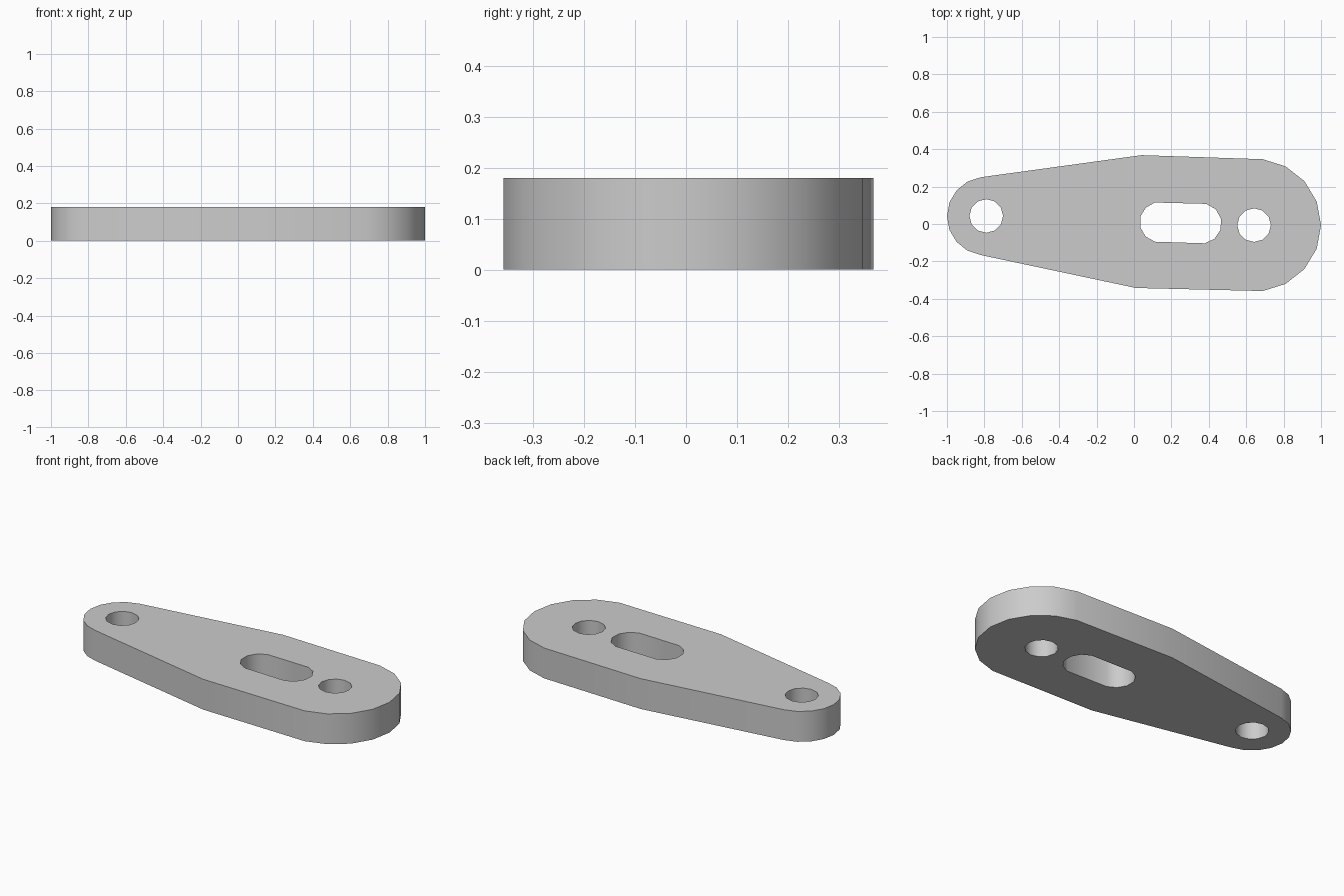
import bpy
import bmesh
from math import cos, sin, radians

if "Cube" in bpy.data.objects:
    bpy.data.objects.remove(bpy.data.objects["Cube"], do_unlink=True)

THICKNESS = 0.18


def arc(cx, cy, r, start, end, steps):
    """Points on an arc, both ends included, angles in degrees."""
    angles = [radians(start + (end - start) * i / steps) for i in range(steps + 1)]
    return [(cx + r * cos(a), cy + r * sin(a)) for a in angles]


def circle(cx, cy, r, sides):
    return arc(cx, cy, r, 0, 360, sides)[:-1]


# Outline: small rounded end, widest shoulders, large rounded end
outline = arc(-0.79, 0.042, 0.21, 98, 262, 8)
outline += [(0.01, -0.342)]
outline += arc(0.645, -0.006, 0.355, -83, 83, 8)
outline += [(0.04, 0.368)]

# Pin holes at both ends and the slot between them
small_end_hole = circle(-0.79, 0.043, 0.09, 12)
large_end_hole = circle(0.642, -0.006, 0.09, 12)
slot = arc(0.138, 0.01, 0.108, 104, 256, 5) + arc(0.36, 0.003, 0.108, -80, 76, 5)

# Fill the flat profile, then extrude it into the plate
bm = bmesh.new()
edges = []
for loop in (outline, small_end_hole, large_end_hole, slot):
    verts = [bm.verts.new((x, y, 0)) for x, y in loop]
    edges += [bm.edges.new((v, verts[i - 1])) for i, v in enumerate(verts)]
bmesh.ops.triangle_fill(bm, use_beauty=True, edges=edges, normal=(0, 0, 1))
result = bmesh.ops.extrude_face_region(bm, geom=bm.faces[:], use_keep_orig=True)
top = [g for g in result["geom"] if isinstance(g, bmesh.types.BMVert)]
bmesh.ops.translate(bm, verts=top, vec=(0, 0, THICKNESS))
bmesh.ops.recalc_face_normals(bm, faces=bm.faces[:])

mesh = bpy.data.meshes.new("link_plate")
bm.to_mesh(mesh)
bm.free()
plate = bpy.data.objects.new("link_plate", mesh)
bpy.context.collection.objects.link(plate)

# Plain grey material
grey = bpy.data.materials.new("plain_grey")
grey.use_nodes = True
colour = (0.6, 0.6, 0.6, 1)
grey.diffuse_color = colour
grey.node_tree.nodes["Principled BSDF"].inputs["Base Color"].default_value = colour
mesh.materials.append(grey)

# Smooth walls with sharp rims
bpy.ops.object.select_all(action="DESELECT")
plate.select_set(True)
bpy.context.view_layer.objects.active = plate
bpy.ops.object.shade_smooth_by_angle(angle=radians(35))
